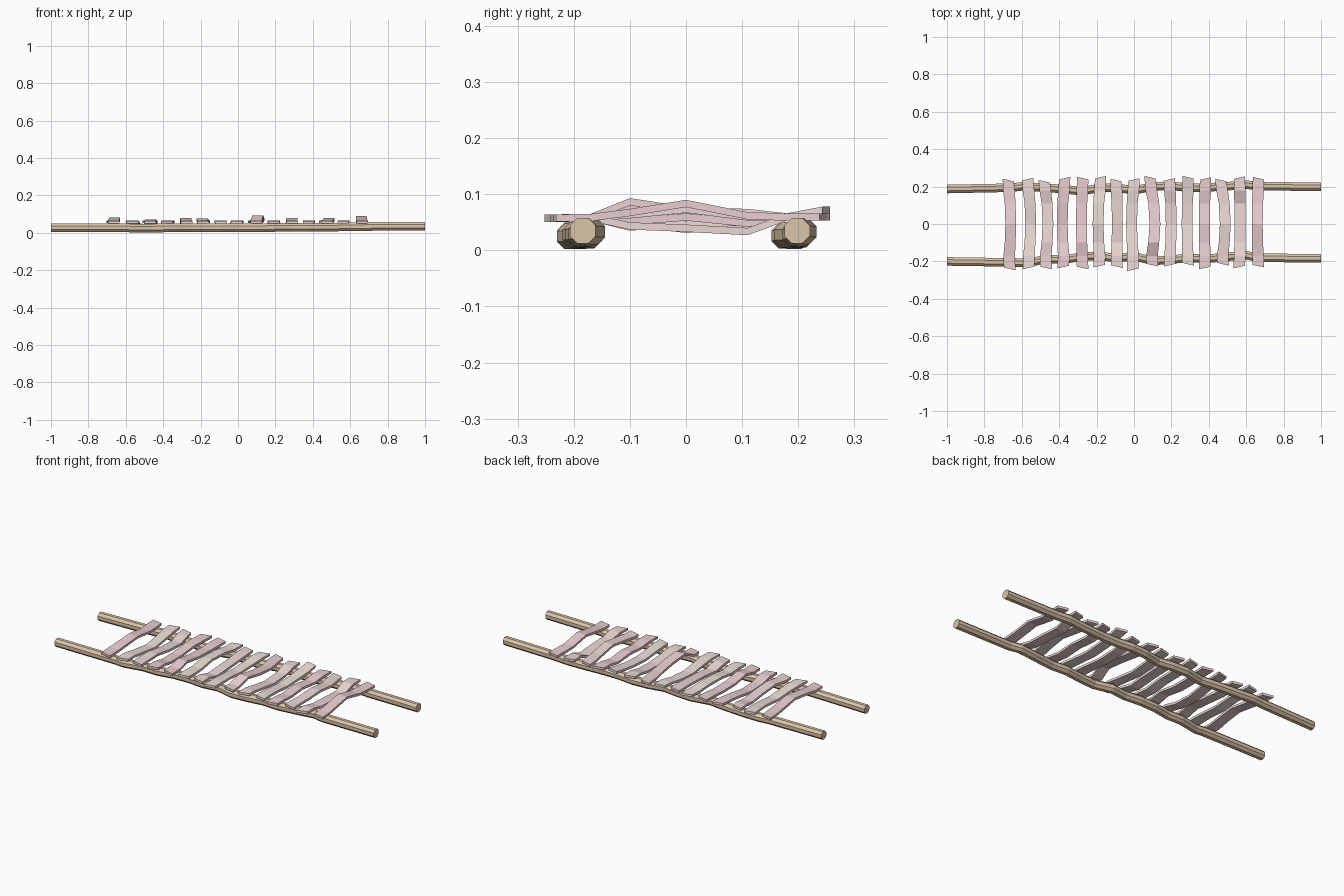
import bpy, bmesh, math
from mathutils import Vector


def material(name, rgb):
    m = bpy.data.materials.new(name)
    m.diffuse_color = (*rgb, 1)
    return m


def loft(name, rings, mat):
    # Join matching rings of points into a closed flat-shaded solid
    bm = bmesh.new()
    loops = [[bm.verts.new(p) for p in r] for r in rings]
    n = len(loops[0])
    for a, b in zip(loops, loops[1:]):
        for i in range(n):
            j = (i + 1) % n
            bm.faces.new((a[i], a[j], b[j], b[i]))
    bm.faces.new(loops[0][::-1])
    bm.faces.new(loops[-1])
    bmesh.ops.recalc_face_normals(bm, faces=bm.faces)
    me = bpy.data.meshes.new(name)
    bm.to_mesh(me)
    bm.free()
    me.materials.append(mat)
    ob = bpy.data.objects.new(name, me)
    bpy.context.collection.objects.link(ob)
    return ob


wood = material("wood", (0.72, 0.56, 0.40))
pink = material("pink_cloth", (0.82, 0.62, 0.63))
rose = material("rose_cloth", (0.83, 0.68, 0.66))
cream = material("cream_cloth", (0.85, 0.73, 0.69))

# Two crooked octagonal poles: (x, y) along the path
poles = {
    "front_pole": [(-1, -.2), (-.62, -.206), (-.57, -.207), (-.46, -.187),
                   (-.37, -.19), (-.28, -.174), (-.18, -.172), (-.09, -.182),
                   (0, -.172), (.1, -.197), (.19, -.192), (.29, -.18),
                   (.38, -.187), (.5, -.175), (.6, -.167), (.66, -.18), (1, -.184)],
    "back_pole": [(-1, .187), (-.66, .194), (-.6, .201), (-.5, .195),
                  (-.38, .187), (-.28, .175), (-.17, .196), (-.08, .192),
                  (0, .18), (.1, .2), (.19, .205), (.28, .195),
                  (.38, .195), (.5, .202), (.6, .21), (.68, .203), (1, .198)],
}
for name, path in poles.items():
    rings = []
    for x, y in path:
        z = 0.0305 + 0.0045 * x
        if abs(x) < .6:
            z -= .003
        rings.append([(x, y + .0247 * math.cos(a), z + .0247 * math.sin(a))
                      for a in [math.radians(22.5 + 45 * k) for k in range(8)]])
    loft(name, rings, wood)

# Bent cloth slats: x centre, front y, back y, mid x shift, top z at front-mid, centre, back-mid
slats = [
    (-.667, -.24, .235, .008, .073, .083, .068), (-.562, -.235, .24, .01, .058, .048, .060),
    (-.472, -.235, .228, .012, .072, .060, .052), (-.376, -.23, .245, -.008, .050, .048, .062),
    (-.277, -.235, .245, -.004, .080, .065, .062), (-.184, -.225, .25, -.008, .062, .076, .074),
    (-.093, -.228, .235, .004, .048, .056, .062), (-.005, -.245, .238, -.008, .060, .050, .056),
    (.096, -.22, .25, .016, .093, .078, .066), (.193, -.22, .238, .006, .056, .044, .050),
    (.287, -.215, .25, -.003, .060, .052, .058), (.38, -.235, .243, -.004, .058, .066, .055),
    (.474, -.215, .235, .014, .070, .080, .066), (.565, -.23, .248, .002, .050, .046, .040),
    (.663, -.225, .245, -.004, .074, .090, .068),
]
tints = [pink, cream, rose, pink, pink, cream, rose, cream, pink, rose, cream, pink, rose, rose, pink]
for i, (x, y0, y1, dx, za, zb, zc) in enumerate(slats):
    s = (-1) ** i
    stations = [(y0, s * .002, .064, .031), (-.17, 0, .065, .031),
                (-.1, dx * .6, za, .029), (0, dx, zb, .029),
                (.11, dx * .6, zc, .029), (.18, -dx * .2, .066, .031),
                (y1, -dx * .7, .078 if i == 10 else .066, .030)]
    rings = []
    for k, (y, off, z, w) in enumerate(stations):
        skew = s * .007 if k in (0, 6) else 0
        c = x + off
        rings.append([Vector((c - w, y + skew, z)), Vector((c + w, y - skew, z)),
                      Vector((c + w, y - skew, z - .013)), Vector((c - w, y + skew, z - .013))])
    loft(f"slat_{i + 1}", rings, tints[i])
